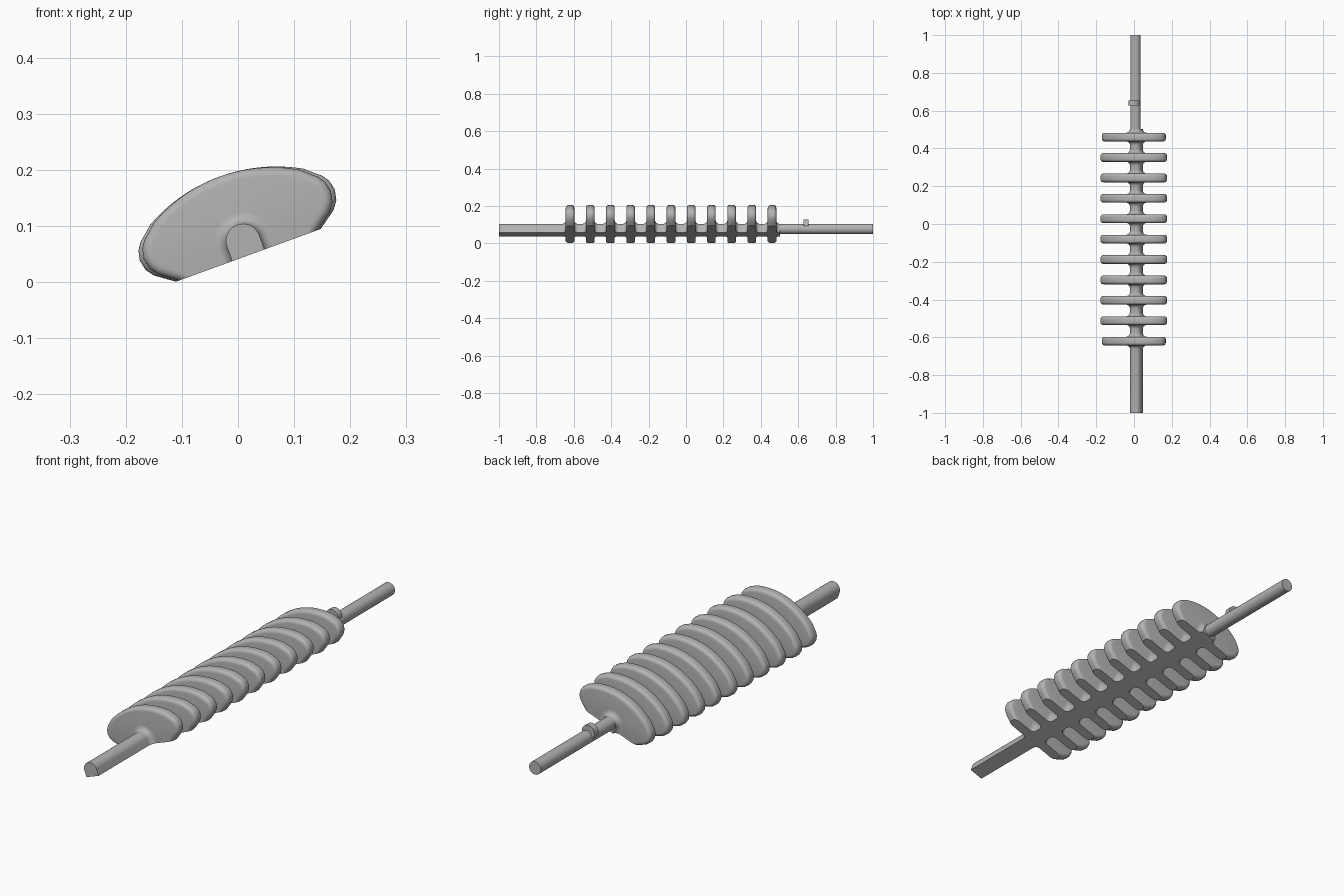
import bpy, bmesh, math
from mathutils import Matrix, Vector

cube = bpy.data.objects.get("Cube")
if cube:
    bpy.data.objects.remove(cube)

TILT = math.radians(-20)
PLACE = Matrix.Translation((0.009, 0, 0.0735)) @ Matrix.Rotation(TILT, 4, 'Y')
CUT = -0.0275          # height of the flat underside in the tilted frame
SHAFT_R = 0.0305
FILLET = 0.02
THICK = 0.046
FIN_Y = [-0.62 + 0.108 * i for i in range(11)]

grey = bpy.data.materials.new("plain_grey")
grey.use_nodes = True
GREY = (0.45, 0.45, 0.45, 1)
grey.diffuse_color = GREY
bsdf = next(n for n in grey.node_tree.nodes if n.type == 'BSDF_PRINCIPLED')
bsdf.inputs["Base Color"].default_value = GREY
bsdf.inputs["Roughness"].default_value = 0.6


def finish(bm, name):
    bmesh.ops.recalc_face_normals(bm, faces=bm.faces)
    bm.transform(PLACE)
    bm.normal_update()
    mesh = bpy.data.meshes.new(name)
    bm.to_mesh(mesh)
    bm.free()
    mesh.materials.append(grey)
    ob = bpy.data.objects.new(name, mesh)
    bpy.context.collection.objects.link(ob)
    bpy.ops.object.select_all(action='DESELECT')
    ob.select_set(True)
    bpy.context.view_layer.objects.active = ob
    bpy.ops.object.shade_smooth_by_angle(angle=math.radians(35))
    return ob


def loft(name, sections):
    """Skin a row of closed outlines and cap both ends."""
    bm = bmesh.new()
    rings = [[bm.verts.new(p) for p in s] for s in sections]
    for a, b in zip(rings, rings[1:]):
        for i in range(len(a)):
            j = (i + 1) % len(a)
            bm.faces.new((a[i], a[j], b[j], b[i]))
    bm.faces.new(rings[0])
    bm.faces.new(rings[-1])
    return finish(bm, name)


def arch(y, r, steps=24):
    """Round-topped section with straight walls down to the flat underside."""
    top = [(r * math.cos(math.pi * i / steps), y, r * math.sin(math.pi * i / steps))
           for i in range(steps + 1)]
    return [(r, y, CUT)] + top + [(-r, y, CUT)]


def circle(y, r, v, steps=40):
    return [(r * math.cos(math.tau * i / steps), y, v + r * math.sin(math.tau * i / steps))
            for i in range(steps)]


# Fins: domed plates with rounded rims, sliced flat underneath
SIDE = [(0.08, -0.07), (0.137, CUT), (0.152, -0.017), (0.17, -0.004),
        (0.181, 0.011), (0.185, 0.03), (0.181, 0.048), (0.172, 0.061), (0.16, 0.071)]
DOME = [(u, 0.122 - (0.296 - math.sqrt(0.296 ** 2 - u * u)))
        for u in (0.145 - 0.0145 * i for i in range(10))]


def fin(y, stretch, name):
    half = SIDE + DOME
    outline = half + [(0, 0.122)] + [(-u, v) for u, v in reversed(half)]
    bm = bmesh.new()
    face = bm.faces.new([bm.verts.new((u * stretch, y - THICK / 2, v)) for u, v in outline])
    ext = bmesh.ops.extrude_face_region(bm, geom=[face])
    moved = [g for g in ext["geom"] if isinstance(g, bmesh.types.BMVert)]
    bmesh.ops.translate(bm, verts=moved, vec=(0, THICK, 0))
    if not face.is_valid or len(bm.faces) < len(outline) + 2:
        bmesh.ops.holes_fill(bm, edges=bm.edges)
    bmesh.ops.recalc_face_normals(bm, faces=bm.faces)
    rims = [e for e in bm.edges if abs(e.verts[0].co.y - e.verts[1].co.y) < 1e-5]
    bmesh.ops.bevel(bm, geom=rims, offset=0.015, segments=5, profile=0.5, affect='EDGES')
    cut = bmesh.ops.bisect_plane(bm, geom=bm.verts[:] + bm.edges[:] + bm.faces[:],
                                 plane_co=Vector((0, 0, CUT)), plane_no=Vector((0, 0, 1)),
                                 clear_inner=True)
    edges = [g for g in cut["geom_cut"] if isinstance(g, bmesh.types.BMEdge)]
    bmesh.ops.contextual_create(bm, geom=edges)
    finish(bm, name)


for n, y in enumerate(FIN_Y):
    fin(y, 0.96 if n in (0, 10) else 1.0, f"fin_{n + 1}")

# Flat-bottomed shaft, flaring with a fillet into both faces of every fin
stations = [(-1.0, SHAFT_R)]
for y in FIN_Y:
    for side in (-1, 1):
        flare = []
        for i in range(7):
            a = math.pi / 2 * i / 6
            flare.append((y + side * (THICK / 2 + FILLET * (1 - math.sin(a))),
                          SHAFT_R + FILLET * (1 - math.cos(a))))
        # a = 90 degrees lies on the fin face, a = 0 on the plain shaft
        stations += flare if side < 0 else flare[::-1]
loft("finned_shaft", [arch(y, r) for y, r in stations])

# Round rear rod and its offset collar
loft("rear_rod", [circle(y, 0.0275, 0.003) for y in (0.44, 1.0)])
loft("rod_collar", [circle(y, 0.03, 0.026) for y in (0.628, 0.655)])
